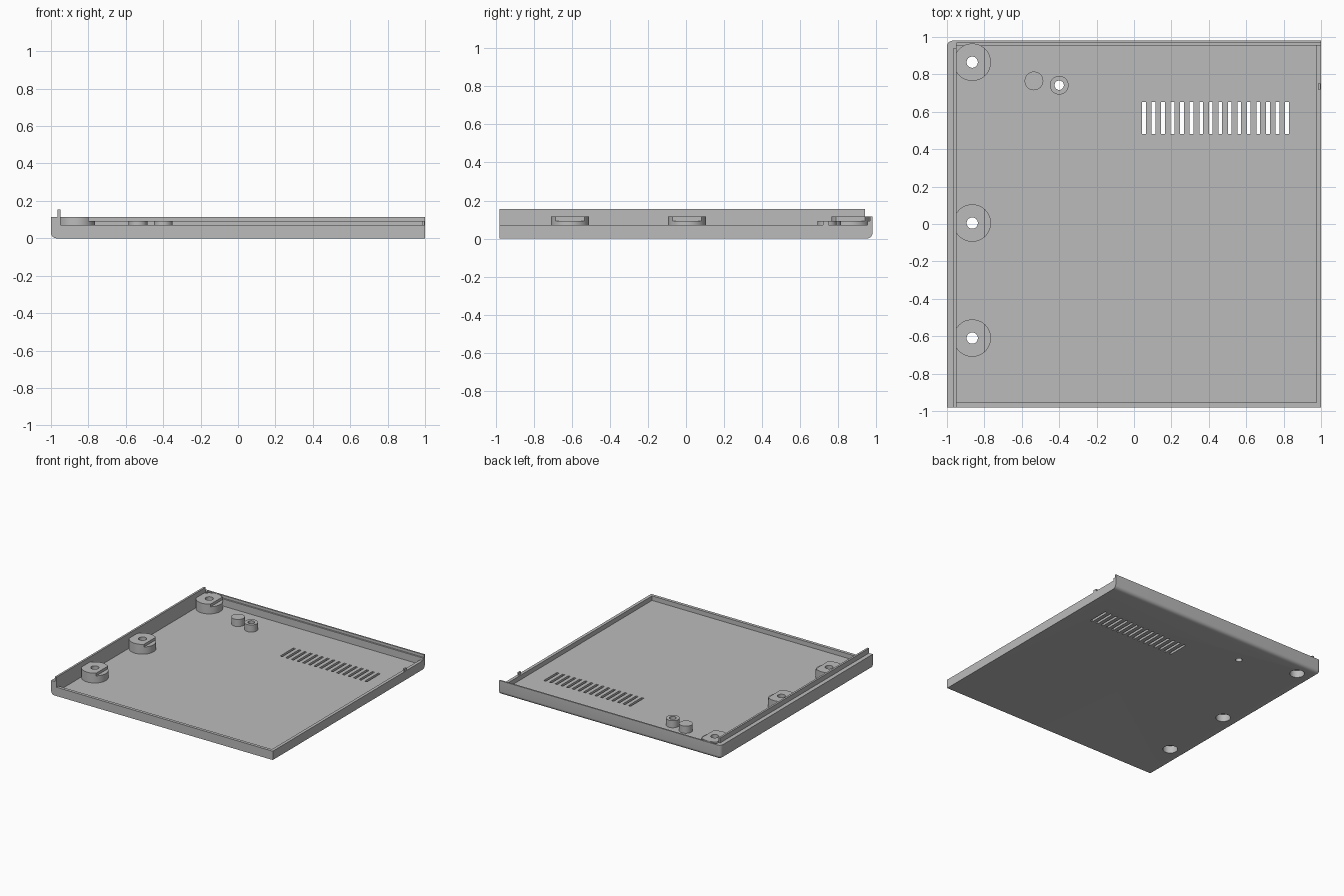
import bpy
import bmesh
from mathutils import Matrix, Vector

if "Cube" in bpy.data.objects:
    bpy.data.objects.remove(bpy.data.objects["Cube"], do_unlink=True)

grey = bpy.data.materials.new("plain grey")
grey.use_nodes = True
colour = (0.5, 0.5, 0.5, 1)
grey.diffuse_color = colour
grey.node_tree.nodes["Principled BSDF"].inputs["Base Color"].default_value = colour


def add_box(bm, x, y, z):
    lo, hi = Vector((x[0], y[0], z[0])), Vector((x[1], y[1], z[1]))
    m = Matrix.Translation((lo + hi) / 2) @ Matrix.Diagonal((*(hi - lo), 1))
    return bmesh.ops.create_cube(bm, size=1, matrix=m)["verts"]


def add_cylinder(bm, centre, r, z):
    m = Matrix.Translation((*centre, (z[0] + z[1]) / 2))
    bmesh.ops.create_cone(bm, cap_ends=True, segments=48, radius1=r, radius2=r,
                          depth=z[1] - z[0], matrix=m)


def finish(bm, name):
    mesh = bpy.data.meshes.new(name)
    bm.to_mesh(mesh)
    bm.free()
    mesh.materials.append(grey)
    obj = bpy.data.objects.new(name, mesh)
    bpy.context.collection.objects.link(obj)
    return obj


def box(name, *spans):
    bm = bmesh.new()
    add_box(bm, *spans)
    return finish(bm, name)


def cylinders(name, centres, r, z):
    bm = bmesh.new()
    for c in centres:
        add_cylinder(bm, c, r, z)
    return finish(bm, name)


def cut(obj, cutters):
    for c in cutters:
        mod = obj.modifiers.new("cut", 'BOOLEAN')
        mod.operation, mod.solver, mod.object = 'DIFFERENCE', 'EXACT', c
    bpy.context.view_layer.update()
    evaluated = obj.evaluated_get(bpy.context.evaluated_depsgraph_get())
    mesh = bpy.data.meshes.new_from_object(evaluated)
    obj.modifiers.clear()
    obj.data = mesh


FLOOR, RIM, LEDGE, TOP = 0.035, 0.072, 0.093, 0.115
WALL, BACK = -0.95, 0.955
posts = [(-0.865, y) for y in (-0.61, 0.005, 0.865)]
pin, socket = (-0.535, 0.765), (-0.4, 0.742)

# Tray block with rounded left and back edges
bm = bmesh.new()
add_box(bm, (-1, 1), (-0.98, 0.98), (0, TOP))


def is_rounded(edge):
    a, b = (v.co for v in edge.verts)
    left = a.x < 0 and b.x < 0
    back = a.y > 0 and b.y > 0
    low = a.z < 0.01 and b.z < 0.01
    return (left and low) or (back and low) or (left and back)


bmesh.ops.bevel(bm, geom=[e for e in bm.edges if is_rounded(e)],
                offset=0.03, segments=6, profile=0.5, affect='EDGES')
tray = finish(bm, "tray")

# Cutters: hollow, low front and right rims, stepped back wall
hollow = box("hollow_cutter", (WALL, 0.975), (-0.955, BACK), (FLOOR, 1))
rims = box("rim_cutter", (WALL, 1.2), (-1.2, BACK), (RIM, 1))
ledge = box("ledge_cutter", (WALL, 1.2), (-1.2, 0.968), (LEDGE, 1))

# Cutters: vent slots and screw holes
bm = bmesh.new()
for i in range(16):
    x = 0.053 + i * 0.051
    add_box(bm, (x - 0.01, x + 0.01), (0.48, 0.652), (-0.1, 0.2))
vents = finish(bm, "vent_cutter")
screws = cylinders("screw_cutter", posts, 0.03, (-0.1, 0.3))
heads = cylinders("screw_head_cutter", posts, 0.055, (-0.1, 0.06))
socket_hole = cylinders("socket_cutter", [socket], 0.025, (-0.1, 0.3))
cut(tray, [hollow, rims, ledge, vents, screws, heads, socket_hole])

# Screw posts, trimmed by the walls and stepped on the inner side
screw_posts = cylinders("screw_posts", posts, 0.1, (FLOOR - 0.01, TOP))
step = box("step_cutter", (-0.8, 0), (-1, 1), (LEDGE, 1))
side_trim = box("side_trim", (-2, WALL), (-1.5, 1.5), (-1, 1))
back_trim = box("back_trim", (-2, 0), (0.968, 2), (-1, 1))
cut(screw_posts, [step, side_trim, back_trim, screws, heads])

# Small pin and hollow socket on the floor
cylinders("pin", [pin], 0.05, (FLOOR - 0.01, LEDGE))
socket_post = cylinders("socket", [socket], 0.05, (FLOOR - 0.01, LEDGE))
cut(socket_post, [socket_hole])

# Tongue along the left wall, and a small catch on the right rim
box("left_tongue", (-0.966, WALL), (-0.98, 0.94), (TOP - 0.02, 0.155))
box("right_catch", (0.985, 0.998), (0.72, 0.75), (RIM - 0.02, LEDGE))

for c in (hollow, rims, ledge, vents, screws, heads, socket_hole,
          step, side_trim, back_trim):
    bpy.data.objects.remove(c, do_unlink=True)

# Smooth the curved faces, keep the edges sharp
for obj in bpy.context.collection.objects:
    obj.select_set(obj.type == 'MESH')
bpy.context.view_layer.objects.active = tray
bpy.ops.object.shade_smooth_by_angle(angle=0.6)
